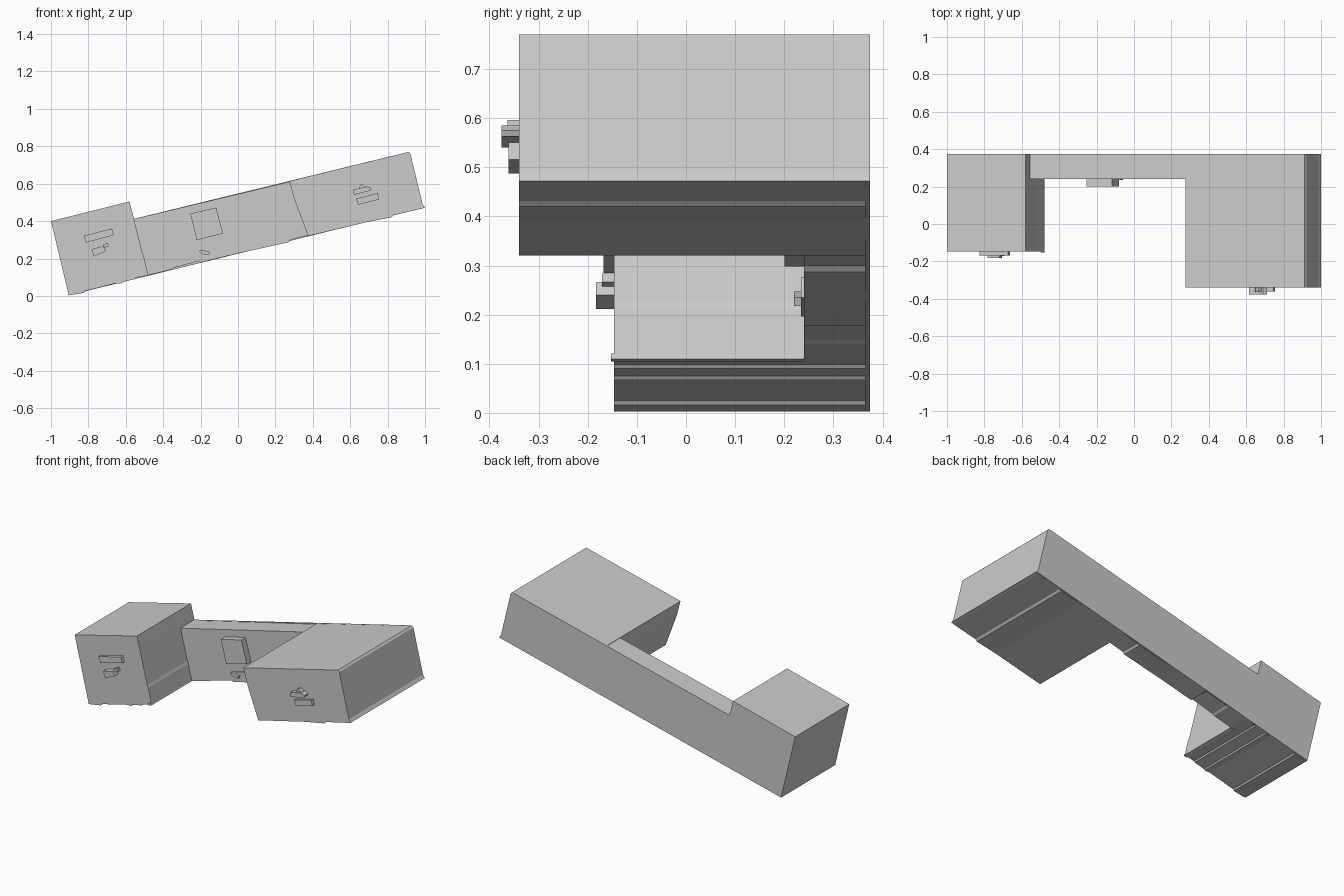
import bpy, bmesh


def prism(name, profile, y0, y1):
    """Extrude an (x, z) outline from y0 to y1."""
    bm = bmesh.new()
    front = [bm.verts.new((x, y0, z)) for x, z in profile]
    face = bm.faces.new(front)
    new = bmesh.ops.extrude_face_region(bm, geom=[face])
    for v in new["geom"]:
        if isinstance(v, bmesh.types.BMVert):
            v.co.y = y1
    bmesh.ops.recalc_face_normals(bm, faces=bm.faces)
    mesh = bpy.data.meshes.new(name)
    bm.to_mesh(mesh)
    bm.free()
    obj = bpy.data.objects.new(name, mesh)
    bpy.context.collection.objects.link(obj)
    return obj


BACK, INNER = 0.375, 0.365

# Left wing, with shallow steps under the floor
left_wing = [(-1, 0.40), (-0.58, 0.505), (-0.566, 0.45), (-0.51, 0.225),
             (-0.503, 0.21), (-0.48, 0.11), (-0.545, 0.098), (-0.55, 0.09),
             (-0.615, 0.075), (-0.62, 0.067), (-0.655, 0.067), (-0.82, 0.025),
             (-0.825, 0.016), (-0.905, 0.003)]
prism("left_wing", left_wing, -0.147, INNER)

# Connecting middle section
middle = [(-0.57, 0.41), (-0.555, 0.412), (0.29, 0.614), (0.40, 0.33), (0.28, 0.30),
          (0.27, 0.287), (0.0, 0.227), (-0.06, 0.213), (-0.2, 0.178),
          (-0.21, 0.186), (-0.35, 0.148), (-0.36, 0.14), (-0.48, 0.11)]
prism("middle_section", middle, 0.24, INNER)

# Right wing
right_wing = [(0.275, 0.614), (0.912, 0.77), (0.922, 0.76), (0.987, 0.49),
              (1.0, 0.472), (0.98, 0.466), (0.83, 0.431), (0.82, 0.42),
              (0.69, 0.395), (0.375, 0.32), (0.315, 0.48), (0.297, 0.53)]
prism("right_wing", right_wing, -0.34, INNER)

# Continuous flat back wall
prism("back_wall", [(-1, 0.40), (-0.58, 0.505), (-0.557, 0.412), (0.912, 0.77),
                    (0.922, 0.76), (0.987, 0.49), (1.0, 0.472), (-0.905, 0.003)],
      INNER, BACK)

# Low trim on the left wing corner
prism("left_corner_trim", [(-0.50, 0.118), (-0.483, 0.121), (-0.479, 0.11),
                           (-0.498, 0.105)], -0.153, 0.24)

# Raised panels: name, outline, front y, y of the wall behind
panels = [
    ("left_upper_panel", [(-0.825, 0.322), (-0.675, 0.36), (-0.663, 0.325),
                          (-0.812, 0.285)], -0.168, -0.147),
    ("left_lower_panel", [(-0.783, 0.25), (-0.72, 0.266), (-0.705, 0.24),
                          (-0.77, 0.211)], -0.183, -0.147),
    ("left_lower_knob", [(-0.72, 0.276), (-0.697, 0.284), (-0.692, 0.266),
                         (-0.715, 0.257)], -0.171, -0.147),
    ("middle_window", [(-0.255, 0.44), (-0.117, 0.472), (-0.08, 0.334),
                       (-0.22, 0.298)], 0.20, 0.24),
    ("middle_lower_panel", [(-0.195, 0.242), (-0.072, 0.277), (-0.058, 0.235),
                            (-0.205, 0.196)], 0.234, 0.24),
    ("middle_small_ledge", [(-0.208, 0.24), (-0.195, 0.247), (-0.15, 0.235),
                            (-0.155, 0.218), (-0.195, 0.224)], 0.22, 0.24),
    ("right_lower_panel", [(0.632, 0.52), (0.747, 0.55), (0.755, 0.516),
                           (0.642, 0.487)], -0.361, -0.34),
    ("right_upper_panel", [(0.615, 0.567), (0.64, 0.573), (0.69, 0.585),
                           (0.712, 0.575), (0.708, 0.563), (0.62, 0.54)],
     -0.376, -0.34),
    ("right_upper_knob", [(0.648, 0.575), (0.653, 0.594), (0.665, 0.596),
                          (0.685, 0.58)], -0.363, -0.34),
]
for name, outline, front, wall in panels:
    prism(name, outline, front, wall + 0.004)
